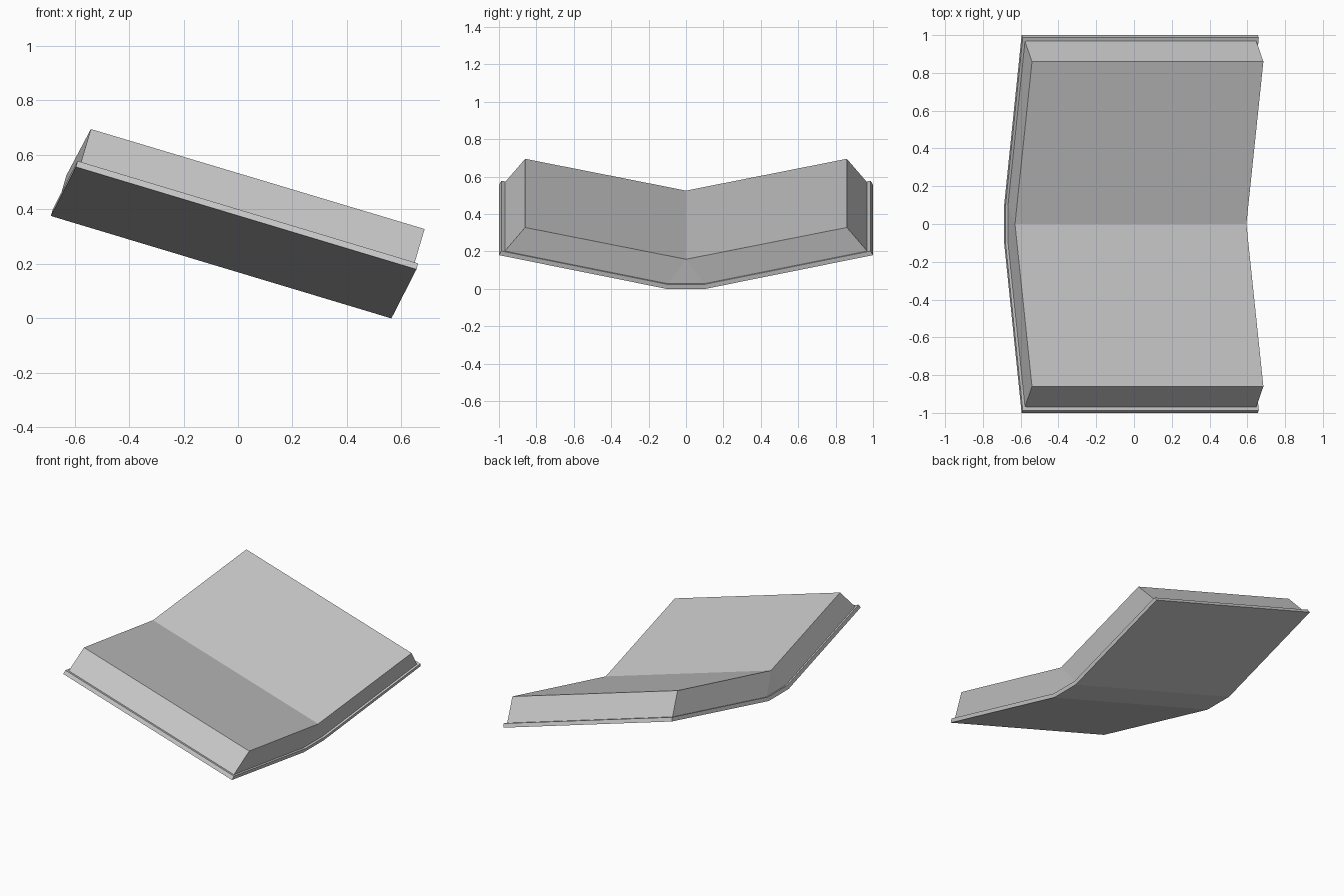
import bpy, bmesh
from mathutils import Vector

cube = bpy.data.objects.get("Cube")
if cube:
    bpy.data.objects.remove(cube, do_unlink=True)

grey = bpy.data.materials.new("light_grey")
grey.use_nodes = True
colour = (0.58, 0.58, 0.58, 1)
grey.diffuse_color = colour
grey.node_tree.nodes["Principled BSDF"].inputs["Base Color"].default_value = colour


def mirrored(inner, outer):
    """Row of four points across the model from one half-row."""
    flip = Vector((1, -1, 1))
    a, b = Vector(inner), Vector(outer)
    return [b * flip, a * flip, a, b]


def bent_slab(name, lower, upper, run):
    """Sweep a bent cross-section, given as two rows, along the slope."""
    bm = bmesh.new()
    shift = Vector(run)
    rows = [lower, upper, [p + shift for p in upper], [p + shift for p in lower]]
    grid = [[bm.verts.new(p) for p in row] for row in rows]
    # End, top, far end and underside strips
    for k in range(4):
        a, b = grid[k], grid[(k + 1) % 4]
        for i in range(3):
            bm.faces.new((a[i], a[i + 1], b[i + 1], b[i]))
    # Outer sides
    for i in (0, 3):
        bm.faces.new([row[i] for row in grid])
    # Merge the doubled centre crease where the rows meet in a point
    bmesh.ops.remove_doubles(bm, verts=bm.verts, dist=0.0005)
    bmesh.ops.recalc_face_normals(bm, faces=bm.faces)
    mesh = bpy.data.meshes.new(name)
    bm.to_mesh(mesh)
    bm.free()
    mesh.materials.append(grey)
    obj = bpy.data.objects.new(name, mesh)
    bpy.context.collection.objects.link(obj)
    return obj


# Thin plate underneath, with a flat strip along the middle
bent_slab("base_plate",
          mirrored((0.563, 0.105, 0), (0.655, 1, 0.18)),
          mirrored((0.57, 0.1, 0.024), (0.661, 0.987, 0.202)),
          (-1.25, 0, 0.376))

# Thick block on top, with bevelled sides and a sharp central valley
bent_slab("main_block",
          mirrored((0.557, 0.1, 0.026), (0.647, 0.97, 0.2)),
          mirrored((0.595, 0, 0.158), (0.685, 0.86, 0.328)),
          (-1.225, 0, 0.367))
